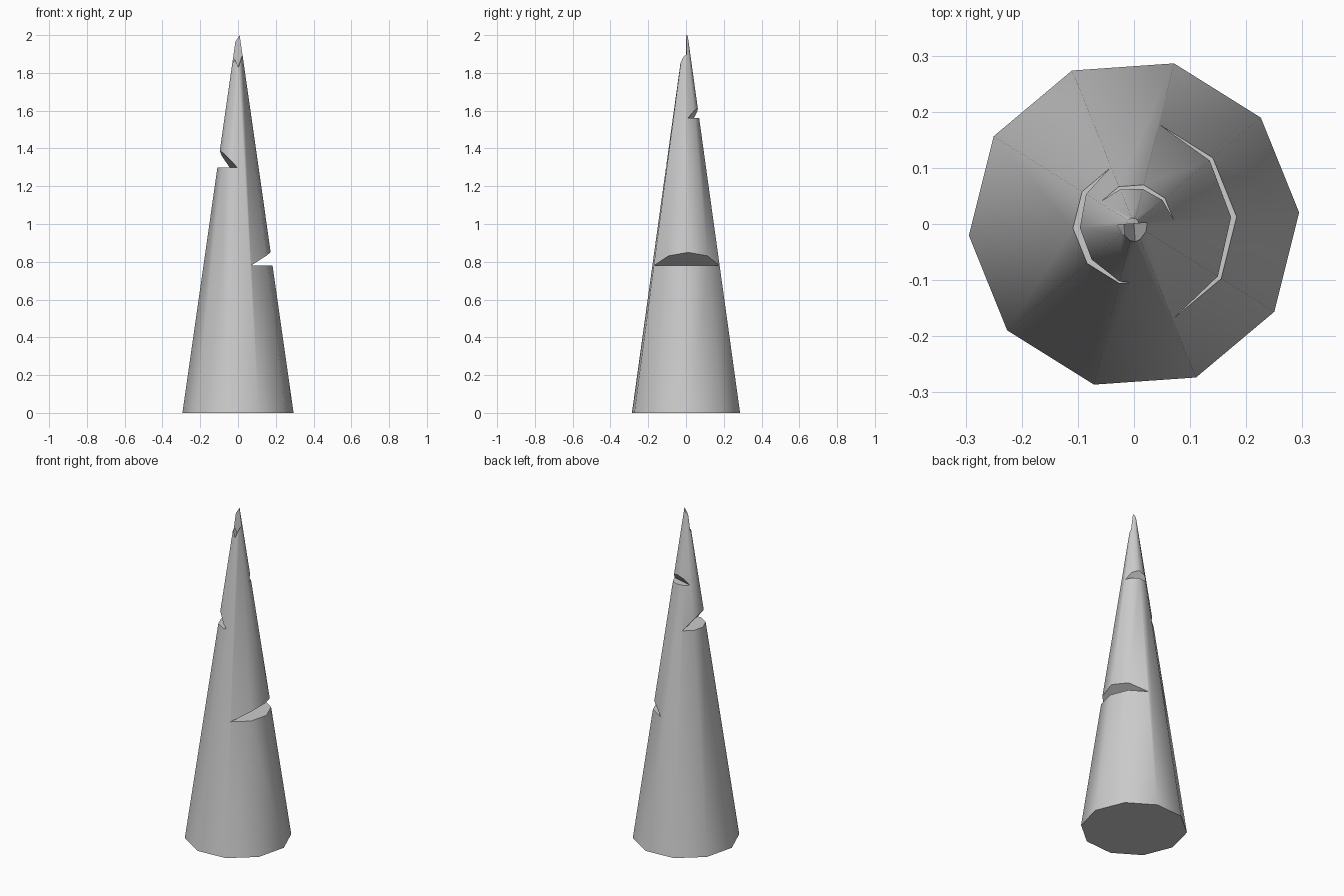
import bpy, bmesh, math
from mathutils import Matrix, Vector

if "Cube" in bpy.data.objects:
    bpy.data.objects.remove(bpy.data.objects["Cube"])

SIDES, R0, R1, H = 10, 0.295, 0.009, 2.0


def mesh_object(name, bm):
    bmesh.ops.recalc_face_normals(bm, faces=bm.faces)
    me = bpy.data.meshes.new(name)
    bm.to_mesh(me)
    bm.free()
    ob = bpy.data.objects.new(name, me)
    bpy.context.collection.objects.link(ob)
    return ob


def prism(name, profile, y0, y1, angle):
    """Extrude an xz profile along y, then turn it about z."""
    bm = bmesh.new()
    a = [bm.verts.new((x, y0, z)) for x, z in profile]
    b = [bm.verts.new((x, y1, z)) for x, z in profile]
    bm.faces.new(a)
    bm.faces.new(b[::-1])
    n = len(profile)
    for i in range(n):
        j = (i + 1) % n
        bm.faces.new((a[i], a[j], b[j], b[i]))
    bm.transform(Matrix.Rotation(math.radians(angle), 4, 'Z'))
    return mesh_object(name, bm)


# tapered ten-sided spike
bm = bmesh.new()
rings = []
for r, z in ((R0, 0), (R1, H)):
    rings.append([bm.verts.new((r * math.cos(t), r * math.sin(t), z))
                  for t in (math.radians(4 + 36 * i) for i in range(SIDES))])
lo, hi = rings
bm.faces.new(lo[::-1])
bm.faces.new(hi)
for i in range(SIDES):
    j = (i + 1) % SIDES
    bm.faces.new((lo[i], lo[j], hi[j], hi[i]))
spike = mesh_object("spike", bm)

# wedge notches: flat ledge below, sloping undercut above
cutters = []
for angle, d, z, run, rise in ((4, 0.057, 0.78, 0.113, 0.068),
                               (191, 0.025, 1.30, 0.070, 0.085),
                               (75.6, 0.026, 1.56, 0.036, 0.050)):
    k = 4
    cutters.append(prism("notch_cutter",
                         [(d, z), (d + run * k, z), (d + run * k, z + rise * k)],
                         -0.5, 0.5, angle))

# broken tip: low jagged front half, tall slanted back half
cutters.append(prism("front_break_cutter",
                     [(-0.1, 2.2), (-0.1, 1.84), (-0.036, 1.84), (-0.018, 1.87),
                      (0.0, 1.83), (0.025, 1.90), (0.1, 1.90), (0.1, 2.2)],
                     -0.2, 0.0005, 4))
cutters.append(prism("tip_slant_cutter",
                     [(-0.1, 2.2), (-0.1, 1.86), (-0.0136, 1.965), (0.0085, 2.001),
                      (0.1, 2.15)], -0.2, 0.2, 0))

bpy.context.view_layer.objects.active = spike
for c in cutters:
    m = spike.modifiers.new("cut", 'BOOLEAN')
    m.operation, m.solver, m.object = 'DIFFERENCE', 'EXACT', c
    bpy.ops.object.modifier_apply(modifier=m.name)
    bpy.data.objects.remove(c)

# smooth sides, sharp breaks
bpy.ops.object.select_all(action='DESELECT')
spike.select_set(True)
bpy.ops.object.shade_smooth_by_angle(angle=math.radians(40))
